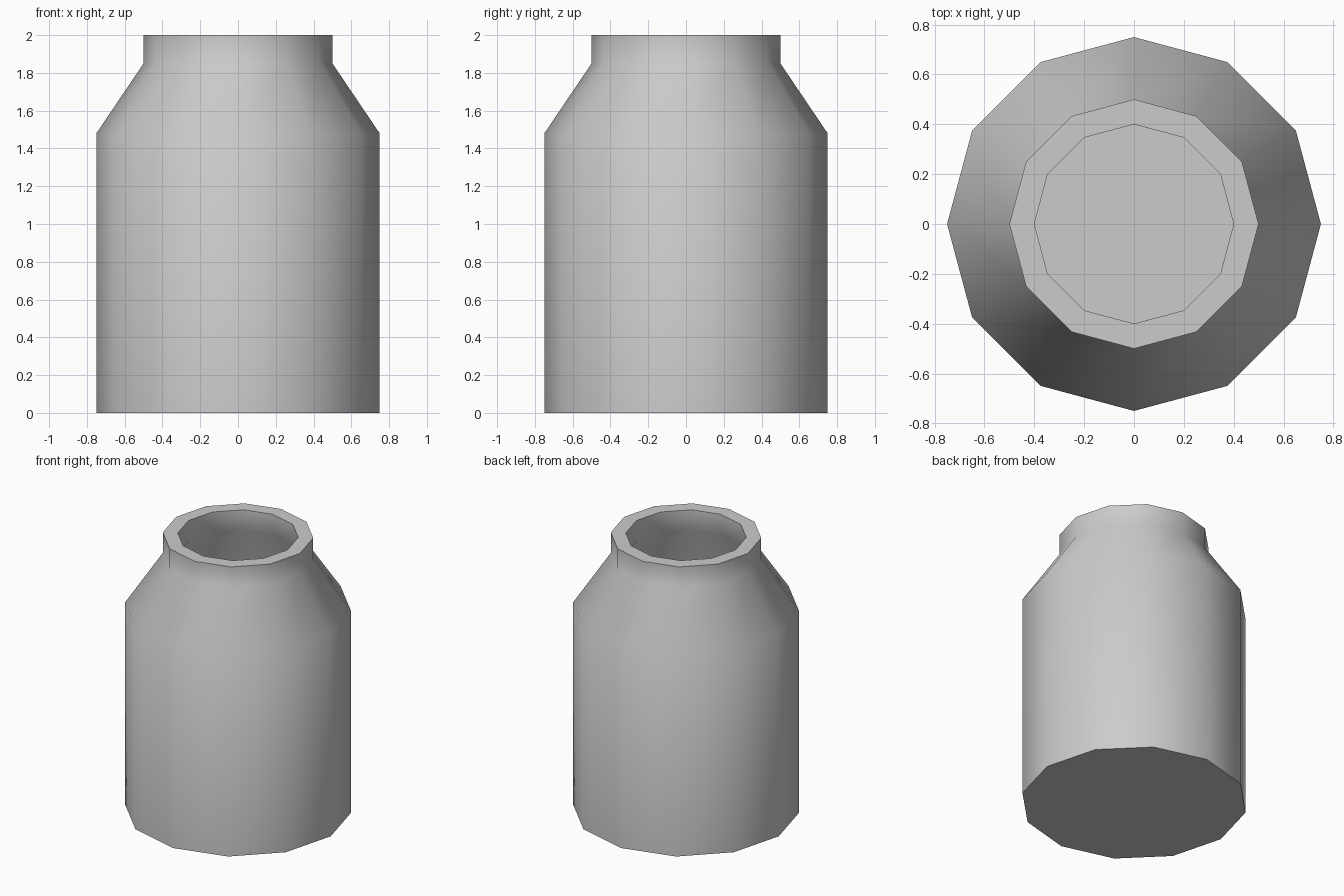
import bpy
import bmesh
from math import cos, sin, radians, tau

SIDES = 12
WALL = 0.1

default = bpy.data.objects.get("Cube")
if default:
    bpy.data.objects.remove(default, do_unlink=True)


def make_material(name, colour):
    mat = bpy.data.materials.new(name)
    mat.use_nodes = True
    mat.diffuse_color = colour
    mat.node_tree.nodes["Principled BSDF"].inputs["Base Color"].default_value = colour
    return mat


def lathe(name, profile, material):
    """Turn a (radius, height) profile into a closed solid with flat end caps."""
    bm = bmesh.new()
    rings = []
    for r, z in profile:
        angles = [tau * i / SIDES for i in range(SIDES)]
        rings.append([bm.verts.new((r * cos(a), r * sin(a), z)) for a in angles])
    for low, high in zip(rings, rings[1:]):
        for i in range(SIDES):
            j = (i + 1) % SIDES
            bm.faces.new((low[i], low[j], high[j], high[i]))
    bm.faces.new(rings[0])
    bm.faces.new(rings[-1])
    bmesh.ops.recalc_face_normals(bm, faces=bm.faces)
    mesh = bpy.data.meshes.new(name)
    bm.to_mesh(mesh)
    bm.free()
    mesh.materials.append(material)
    obj = bpy.data.objects.new(name, mesh)
    bpy.context.collection.objects.link(obj)
    return obj


grey = make_material("plain grey", (0.6, 0.6, 0.6, 1.0))

# Outer wall, shoulder and neck
outer = [(0.75, 0.0), (0.75, 1.48), (0.5, 1.85), (0.5, 2.0)]
# Hollow inside, following the outer wall from the rim down to the floor
inner = [(r - WALL, z) for r, z in reversed(outer[1:])] + [(0.75 - WALL, WALL)]

jar = lathe("jar_body", outer + inner, grey)

# Soft sides, with crisp rim and base
bpy.ops.object.select_all(action="DESELECT")
jar.select_set(True)
bpy.context.view_layer.objects.active = jar
bpy.ops.object.shade_smooth_by_angle(angle=radians(45))
